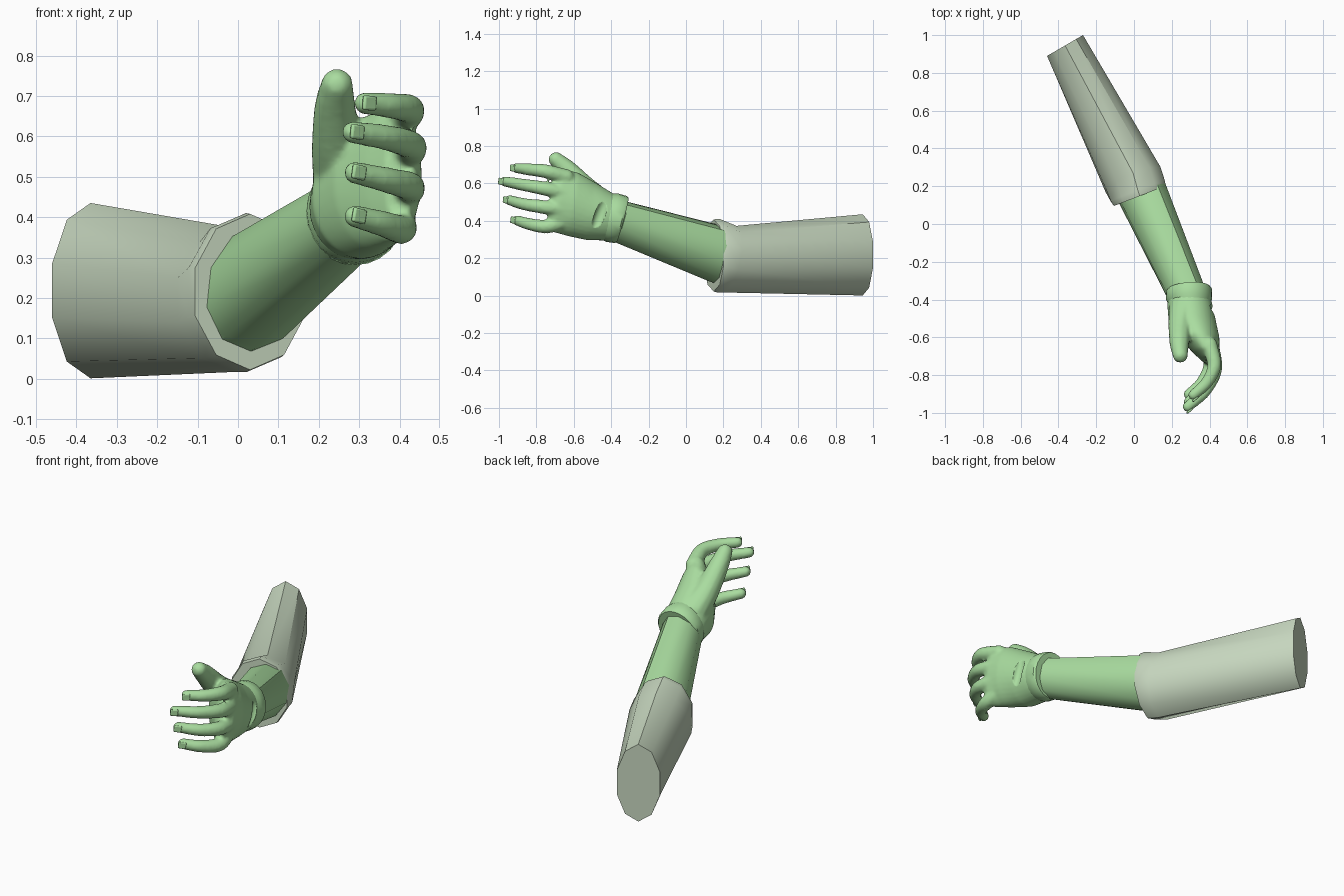
import bpy, bmesh, math
from mathutils import Vector, Matrix

if "Cube" in bpy.data.objects:
    bpy.data.objects.remove(bpy.data.objects["Cube"])


def material(name, rgb):
    m = bpy.data.materials.new(name)
    m.diffuse_color = (*rgb, 1)
    m.use_nodes = True
    m.node_tree.nodes["Principled BSDF"].inputs["Base Color"].default_value = m.diffuse_color
    return m


SKIN = material("light green", (0.40, 0.72, 0.35))
CLOTH = material("pale sage", (0.58, 0.69, 0.53))


def make_object(name, bm, mat, smooth_angle=40):
    bmesh.ops.recalc_face_normals(bm, faces=bm.faces)
    me = bpy.data.meshes.new(name)
    bm.to_mesh(me)
    bm.free()
    me.materials.append(mat)
    ob = bpy.data.objects.new(name, me)
    bpy.context.collection.objects.link(ob)
    bpy.ops.object.select_all(action='DESELECT')
    ob.select_set(True)
    bpy.context.view_layer.objects.active = ob
    bpy.ops.object.shade_smooth_by_angle(angle=math.radians(smooth_angle))
    return ob


def loft(bm, rings, n, phase=math.pi / 2):
    """Closed tube through elliptical rings (centre, half-width, half-height)."""
    loops = []
    for c, u, v in rings:
        c, u, v = Vector(c), Vector(u), Vector(v)
        angles = [phase + 2 * math.pi * i / n for i in range(n)]
        loops.append([bm.verts.new(c + u * math.cos(a) + v * math.sin(a)) for a in angles])
    for a, b in zip(loops, loops[1:]):
        for i in range(n):
            j = (i + 1) % n
            bm.faces.new((a[i], a[j], b[j], b[i]))
    bm.faces.new(loops[0])
    bm.faces.new(loops[-1])


def catmull(pts, t):
    """Point on a smooth path, t from 0 to 1."""
    p = [Vector(q) for q in pts]
    p = [2 * p[0] - p[1]] + p + [2 * p[-1] - p[-2]]
    s = t * (len(pts) - 1)
    k = min(int(s), len(pts) - 2)
    s -= k
    a, b, c, d = p[k:k + 4]
    return 0.5 * (2 * b + (c - a) * s + (2 * a - 5 * b + 4 * c - d) * s ** 2
                  + (3 * b - a - 3 * c + d) * s ** 3)


def digit(bm, pts, r0, r1, steps=22):
    """Finger as a tapering chain of overlapping balls."""
    for i in range(steps + 1):
        t = i / steps
        bmesh.ops.create_icosphere(bm, subdivisions=2, radius=r0 + (r1 - r0) * t,
                                   matrix=Matrix.Translation(catmull(pts, t)))


# Sleeve with a flared mouth
bm = bmesh.new()
loft(bm, [((-0.365, 0.945, 0.218), (0.100, 0.058, 0), (0, 0, 0.217)),
          ((-0.005, 0.235, 0.195), (0.152, 0.060, 0), (0, 0.035, 0.178)),
          ((0.020, 0.175, 0.213), (0.150, 0.058, 0), (0, 0.005, 0.197)),
          ((0.030, 0.148, 0.215), (0.143, 0.055, 0), (0, 0, 0.193))], 10)
make_object("sleeve", bm, CLOTH)

# Forearm
bm = bmesh.new()
loft(bm, [((0.000, 0.260, 0.190), (0.125, 0.050, 0), (0, 0.040, 0.147)),
          ((0.045, 0.160, 0.225), (0.125, 0.050, 0), (0, 0.040, 0.147)),
          ((0.275, -0.360, 0.398), (0.100, 0.030, 0), (0, 0.030, 0.108))], 10)
make_object("forearm", bm, SKIN)

# Glove cuff at the wrist
bm = bmesh.new()
loft(bm, [((0.290, -0.340, 0.405), (0.112, 0.008, 0), (0, 0.032, 0.120)),
          ((0.290, -0.350, 0.407), (0.122, 0.008, 0), (0, 0.032, 0.126)),
          ((0.292, -0.395, 0.417), (0.122, 0.005, 0), (0, 0.032, 0.129)),
          ((0.296, -0.430, 0.425), (0.110, 0, 0), (0, 0.030, 0.120))], 24)
make_object("wrist_cuff", bm, SKIN)

# Hand: palm and digits fused together
fingers = [
    [(0.40, -0.64, 0.635), (0.425, -0.75, 0.665), (0.385, -0.84, 0.675), (0.315, -0.905, 0.682)],
    [(0.41, -0.65, 0.550), (0.430, -0.77, 0.575), (0.375, -0.885, 0.595), (0.285, -0.967, 0.610)],
    [(0.41, -0.65, 0.460), (0.425, -0.77, 0.475), (0.375, -0.87, 0.490), (0.290, -0.942, 0.510)],
    [(0.39, -0.64, 0.400), (0.405, -0.745, 0.370), (0.360, -0.84, 0.383), (0.290, -0.902, 0.402)],
]
bm = bmesh.new()
palm = [(0.292, -0.380, 0.412, 0.110, 0.118), (0.296, -0.430, 0.427, 0.120, 0.132),
        (0.308, -0.510, 0.452, 0.125, 0.155), (0.345, -0.600, 0.487, 0.107, 0.170),
        (0.385, -0.680, 0.508, 0.070, 0.170), (0.402, -0.725, 0.515, 0.036, 0.145)]
loft(bm, [((x, y, z), (w, 0, 0), (0, 0.15 * h, h)) for x, y, z, w, h in palm], 32)
for path in fingers:
    digit(bm, path, 0.043, 0.029)
digit(bm, [(0.260, -0.45, 0.49), (0.245, -0.54, 0.575), (0.240, -0.63, 0.670),
           (0.245, -0.695, 0.728)], 0.078, 0.041)
hand = make_object("hand", bm, SKIN)
mod = hand.modifiers.new("fuse", 'REMESH')
mod.mode = 'VOXEL'
mod.voxel_size = 0.009
mod.use_smooth_shade = True
mod = hand.modifiers.new("soften", 'SMOOTH')
mod.factor = 0.5
mod.iterations = 5

# Slit in the back of the glove
bm = bmesh.new()
bmesh.ops.create_uvsphere(bm, u_segments=24, v_segments=16, radius=1,
                          matrix=Matrix.Translation((0.425, -0.458, 0.435))
                          @ Matrix.Rotation(-0.36, 4, 'X')
                          @ Matrix.Diagonal((0.028, 0.030, 0.108, 1)))
cutter = make_object("slit_cutter", bm, SKIN)
cutter.hide_render = True
cutter.hide_set(True)
mod = hand.modifiers.new("slit", 'BOOLEAN')
mod.operation = 'DIFFERENCE'
mod.solver = 'EXACT'
mod.object = cutter

# Fingernails on the outer side of each tip
bm = bmesh.new()
for path in fingers:
    tip = Vector(path[-1])
    d = (tip - catmull(path, 0.9)).normalized()
    n = Vector((0, 0, 1)).cross(d).normalized()
    s = n.cross(d)
    m = Matrix((d * 0.040, s * 0.036, n * 0.012)).transposed().to_4x4()
    m.translation = tip + d * 0.006 + n * 0.023
    bmesh.ops.create_cube(bm, size=1, matrix=m)
nails = make_object("fingernails", bm, SKIN)
mod = nails.modifiers.new("round", 'BEVEL')
mod.width = 0.005
mod.segments = 2
